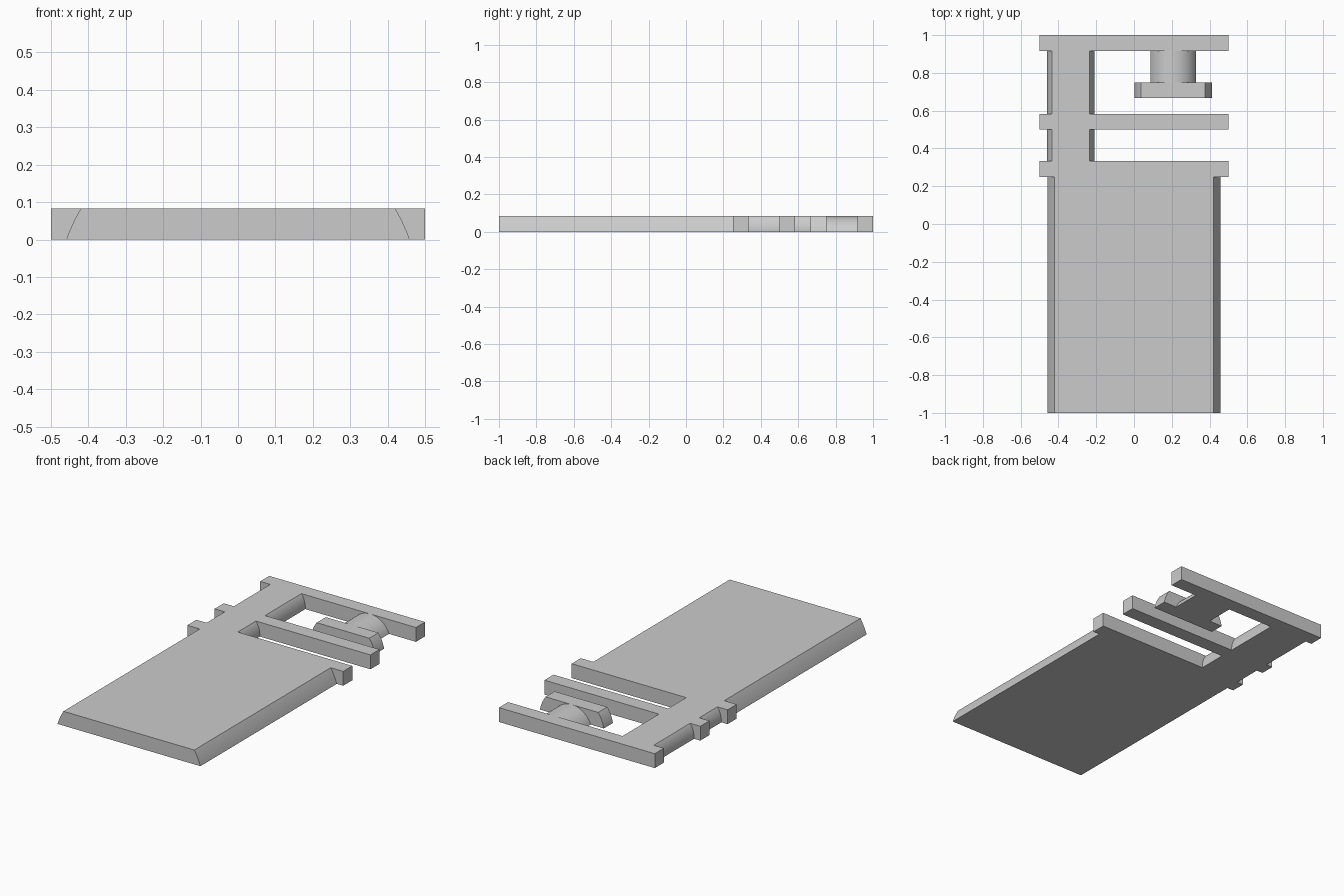
import bpy, bmesh, math

H = 0.0833  # thickness shared by every part

cube = bpy.data.objects.get("Cube")
if cube:
    bpy.data.objects.remove(cube, do_unlink=True)

grey = bpy.data.materials.new("plain_grey")
grey.use_nodes = True
colour = (0.6, 0.6, 0.6, 1)
grey.diffuse_color = colour
grey.node_tree.nodes["Principled BSDF"].inputs["Base Color"].default_value = colour


def extrude_profile(name, profile, y0, y1, smooth=False):
    """Extrude a counter-clockwise x-z profile along y."""
    bm = bmesh.new()
    face = bm.faces.new([bm.verts.new((x, y0, z)) for x, z in profile])
    out = bmesh.ops.extrude_face_region(bm, geom=[face])
    moved = [v for v in out["geom"] if isinstance(v, bmesh.types.BMVert)]
    bmesh.ops.translate(bm, verts=moved, vec=(0, y1 - y0, 0))
    bmesh.ops.recalc_face_normals(bm, faces=bm.faces)
    mesh = bpy.data.meshes.new(name)
    bm.to_mesh(mesh)
    bm.free()
    mesh.materials.append(grey)
    obj = bpy.data.objects.new(name, mesh)
    bpy.context.collection.objects.link(obj)
    if smooth:
        bpy.ops.object.select_all(action="DESELECT")
        obj.select_set(True)
        bpy.context.view_layer.objects.active = obj
        bpy.ops.object.shade_smooth_by_angle(angle=math.radians(20))
    return obj


def arc_section(cx, bottom, top, steps=12):
    """Slice of a round bar, given its half widths at the bottom and top."""
    drop = (bottom ** 2 - top ** 2 - H ** 2) / (2 * H)
    radius = math.hypot(bottom, drop)
    a0, a1 = math.atan2(drop, bottom), math.atan2(drop + H, top)
    right = []
    for i in range(steps + 1):
        a = a0 + (a1 - a0) * i / steps
        right.append((radius * math.cos(a), radius * math.sin(a) - drop))
    return ([(cx + x, z) for x, z in right]
            + [(cx - x, z) for x, z in reversed(right)])


# Cross bars
bar = [(-0.5, 0), (0.5, 0), (0.5, H), (-0.5, H)]
for name, y in (("front_bar", 0.25), ("middle_bar", 0.5), ("back_bar", 0.9167)):
    extrude_profile(name, bar, y, y + H)

# Main body with gently rounded sides
extrude_profile("body_slab", arc_section(0, 0.459, 0.42), -1, 0.25, True)

# Spine pieces joining the bars
for name, y0, y1 in (("front_spine", 0.3333, 0.5), ("back_spine", 0.5833, 0.9167)):
    extrude_profile(name, arc_section(-0.335, 0.125, 0.1), y0, y1, True)

# Round plug hanging off the back bar: neck and wider end disc
extrude_profile("plug_neck", arc_section(0.207, 0.12, 0.004), 0.75, 0.9167, True)
extrude_profile("plug_disc", arc_section(0.207, 0.205, 0.169), 0.6667, 0.75, True)
